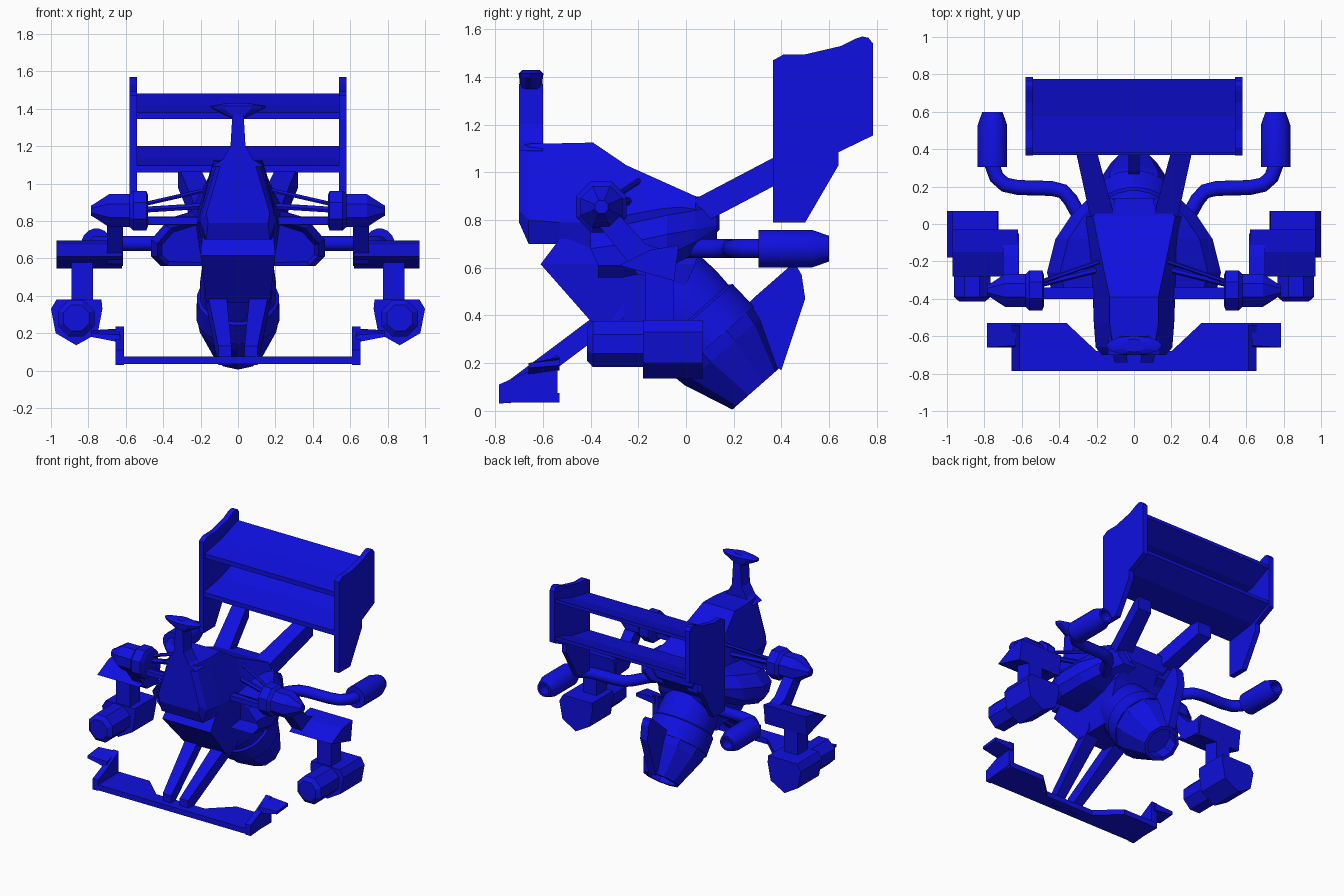
import bpy, bmesh, math
from mathutils import Vector

if "Cube" in bpy.data.objects:
    bpy.data.objects.remove(bpy.data.objects["Cube"])

BLUE = bpy.data.materials.new("blue_paint")
BLUE.diffuse_color = (0.005, 0.005, 0.75, 1)
BLUE.use_nodes = True
BLUE.node_tree.nodes["Principled BSDF"].inputs["Base Color"].default_value = BLUE.diffuse_color


def finish(name, bm, mirror=False, smooth=False):
    bmesh.ops.recalc_face_normals(bm, faces=bm.faces)
    me = bpy.data.meshes.new(name)
    bm.to_mesh(me)
    bm.free()
    me.materials.append(BLUE)
    ob = bpy.data.objects.new(name, me)
    bpy.context.collection.objects.link(ob)
    if mirror:
        ob.modifiers.new("mirror", 'MIRROR').use_mirror_merge = False
    if smooth:
        bpy.context.view_layer.objects.active = ob
        ob.select_set(True)
        bpy.ops.object.shade_smooth_by_angle(angle=math.radians(40))
        ob.select_set(False)
    return ob


def loft(name, sections, mirror=False, smooth=False, caps=(True, True), inset=0):
    """Skin rings of equal point count, optionally recessing the first cap."""
    bm = bmesh.new()
    rings = [[bm.verts.new(p) for p in s] for s in sections]
    n = len(rings[0])
    for a, b in zip(rings, rings[1:]):
        for i in range(n):
            bm.faces.new((a[i], a[(i + 1) % n], b[(i + 1) % n], b[i]))
    first = bm.faces.new(rings[0]) if caps[0] else None
    if caps[1]:
        bm.faces.new(rings[-1])
    bmesh.ops.recalc_face_normals(bm, faces=bm.faces)
    if inset:
        bmesh.ops.inset_region(bm, faces=[first], thickness=inset)
        bmesh.ops.translate(bm, verts=first.verts, vec=(0, 0.12, 0))
    return finish(name, bm, mirror, smooth)


def prism(name, profile, axis, lo, hi, mirror=False):
    """Extrude a 2D profile along x (y,z), y (x,z) or z (x,y)."""
    put = {'x': lambda p, t: (t, *p), 'y': lambda p, t: (p[0], t, p[1]),
           'z': lambda p, t: (*p, t)}[axis]
    return loft(name, [[put(p, t) for p in profile] for t in (lo, hi)], mirror)


def ring(c, d, r, n, turn=0.0):
    q = Vector(d).to_track_quat('Z', 'Y')
    return [Vector(c) + q @ Vector((r * math.cos(turn + math.tau * i / n),
            r * math.sin(turn + math.tau * i / n), 0)) for i in range(n)]


def lathe(name, start, d, steps, n, **kw):
    """Round part along d from (distance, radius) steps."""
    d = Vector(d).normalized()
    return loft(name, [ring(Vector(start) + d * t, d, r, n, math.pi / n) for t, r in steps], **kw)


def tube(name, pts, r, n=12, mirror=True):
    pts = [Vector(p) for p in pts]
    secs = []
    for i, p in enumerate(pts):
        d = pts[min(i + 1, len(pts) - 1)] - pts[max(i - 1, 0)]
        secs.append(ring(p, d, r, n))
    return loft(name, secs, mirror, smooth=True)


def bar(name, a, b, w, h, w2=None):
    """Rectangular strut, vertical thickness h, running between two points."""
    secs = []
    for (x, y, z), k in ((a, w), (b, w2 or w)):
        secs.append([(x + i * k / 2, y, z + j * h / 2) for i, j in ((-1, -1), (1, -1), (1, 1), (-1, 1))])
    return loft(name, secs, True)


def hull_section(y, top, wt, mid, wm, bot, wb):
    half = [(wb, bot), (wm, mid), (wt, top)]
    return [(x, y, z) for x, z in half] + [(-x, y, z) for x, z in reversed(half)]


# Cockpit hull and chin
loft("cockpit_hull", [
    hull_section(-.70, 1.11, .09, .84, .17, .79, .16),
    hull_section(-.66, 1.12, .11, .80, .205, .70, .17),
    hull_section(-.53, 1.122, .13, .79, .215, .70, .18),
    hull_section(-.39, 1.125, .13, .79, .22, .66, .19),
    hull_section(-.25, 1.03, .16, .80, .23, .62, .20),
    hull_section(.04, .90, .22, .82, .27, .64, .20),
    hull_section(.14, .89, .14, .84, .20, .76, .14)])
loft("chin", [
    [(-.19, -.53, .72), (.19, -.53, .72), (.19, .06, .72), (-.19, .06, .72)],
    [(-.20, -.61, .615), (.20, -.61, .615), (.20, .04, .615), (-.20, .04, .615)],
    [(-.17, -.39, .365), (.17, -.39, .365), (.17, -.08, .365), (-.17, -.08, .365)]])

# Camera mast with flat cap
loft("mast", [[(s * w, y, z) for s, y in ((-1, -.70), (1, -.70), (1, -.60), (-1, -.60))]
              for z, w in ((1.09, .14), (1.13, .08), (1.20, .04), (1.37, .03))])
loft("mast_cap", [[(w * math.cos(a), -.65 + d * math.sin(a), z)
                   for a in [math.tau * i / 12 for i in range(12)]]
                  for z, w, d in ((1.35, .04, .045), (1.40, .14, .05), (1.415, .15, .052), (1.43, .06, .035))])

# Side intakes, open at the front
def pod(y, xi, xo, zb, zt, lean=0.0):
    c = .05
    return [(xi, y, zb), (xo - c, y, zb), (xo, y, zb + c), (xo, y - lean, zt - c - .03),
            (xo - .07, y - lean, zt), (xi, y - lean, zt + .05)]

loft("side_intake", [pod(-.37, .17, .43, .56, .76, .03), pod(-.26, .17, .465, .56, .78),
                     pod(-.08, .15, .42, .60, .82), pod(.04, .12, .34, .66, .84),
                     pod(.13, .1, .25, .72, .86)], mirror=True, inset=.025)

# Main engine barrel, nozzle and tail fin
AX = (0, .66, -.75)
lathe("engine_barrel", (0, -.12, .56), AX, [(0, .19), (.14, .205), (.22, .205), (.23, .22), (.36, .225)], 24, smooth=True)
lathe("engine_nozzle", (0, .115, .295), AX, [(0, .225), (.06, .215), (.27, .132), (.27, .105), (.15, .12)], 10)
prism("tail_fin", [(.22, .40), (.28, .47), (.44, .61), (.465, .605), (.485, .57), (.50, .47), (.40, .17), (.3, .25)],
      'x', -.03, .03)

# Front wing with end plates, winglets and support arms
prism("front_wing", [(-.65, -.785), (.65, -.785), (.65, -.53), (.36, -.53), (.2, -.68),
                     (-.2, -.68), (-.36, -.53), (-.65, -.53)], 'z', .035, .075)
prism("front_wing_end", [(-.785, .03), (-.785, .11), (-.66, .165), (-.54, .235), (-.54, .05)], 'x', .61, .655, True)
loft("front_winglet", [[(.63, -.66, .15), (.63, -.53, .17), (.63, -.53, .225), (.63, -.65, .19)],
                       [(.785, -.66, .18), (.785, -.53, .19), (.785, -.53, .215), (.785, -.66, .20)]], True)
bar("front_wing_arm", (.07, -.74, .08), (.125, -.26, .44), .07, .10, .11)

# Rear wing blades, end plates and struts
def blade(name, y0, y1, z, rise):
    ym = (y0 + y1) / 2
    prism(name, [(y0, z), (y0, z + .035), (ym, z + rise * .38 + .02), (y1, z + rise), (y1, z + rise - .025),
                 (ym + .03, z + rise * .38 - .02)], 'x', -.56, .56)

blade("rear_wing_upper", .38, .775, 1.345, .135)
blade("rear_wing_lower", .37, .775, 1.06, .14)
prism("rear_wing_end", [(.365, .79), (.50, .79), (.64, 1.03), (.64, 1.085), (.785, 1.155), (.785, 1.54), (.765, 1.565),
                        (.74, 1.57), (.71, 1.56), (.65, 1.53), (.50, 1.495), (.41, 1.495), (.365, 1.47)],
      'x', .54, .58, True)
bar("rear_wing_strut", (.17, .04, .83), (.265, .43, 1.035), .13, .12, .11)

# Exhaust pipes and mufflers
tube("exhaust_pipe", [(.2, -.05, .68), (.29, .04, .68), (.34, .13, .68), (.38, .175, .68), (.44, .19, .68),
                      (.62, .195, .68), (.69, .21, .68), (.735, .25, .68), (.76, .32, .68)], .04)
lathe("muffler", (.757, .305, .68), (0, 1, 0), [(0, .08), (.225, .08), (.295, .055), (.295, .04), (.22, .04)],
      16, mirror=True, smooth=True)

# Shoulder hubs with arms
lathe("shoulder_hub", (.48, -.355, .855), (1, 0, 0),
      [(0, .085), (.01, .115), (.08, .115), (.10, .095), (.21, .095), (.295, .035), (.305, .03)], 8, mirror=True)
bar("shoulder_arm", (.18, -.345, .80), (.50, -.37, .80), .08, .045)
loft("lower_arm", [[(x, -.37 - k, .80 - k * .6), (x, -.37 + k, .80 - k * .6), (x, -.37 + k, .80 + k * .6), (x, -.37 - k, .80 + k * .6)]
                   for x, k in ((.15, .03), (.5, .03))], True)
tube("upper_rod", [(.15, -.19, .97), (.5, -.31, .89)], .012, 6)
tube("rear_rod", [(.18, -.24, .88), (.5, -.32, .86)], .018, 6)

# Lower thrusters hanging from the hubs
prism("hub_bracket", [(-.40, .82), (-.28, .82), (-.17, .70), (-.05, .66), (-.05, .56), (-.2, .57)], 'x', .615, .70, True)
prism("bracket_cover", [(-.28, .61), (-.15, .675), (-.03, .695), (-.05, .545)], 'x', .62, .97, True)
prism("thruster_pylon", [(-.17, .36), (-.05, .36), (-.05, .58), (-.17, .58)], 'x', .775, .89, True)
prism("thruster_housing", [(.73, .38), (.97, .38), (1.0, .33), (.975, .20), (.865, .135), (.75, .20), (.725, .33)],
      'y', -.18, .07, True)
lathe("thruster_barrel", (.865, -.415, .28), (0, 1, 0), [(0, .075), (.025, .105), (.24, .105)], 8, mirror=True)
